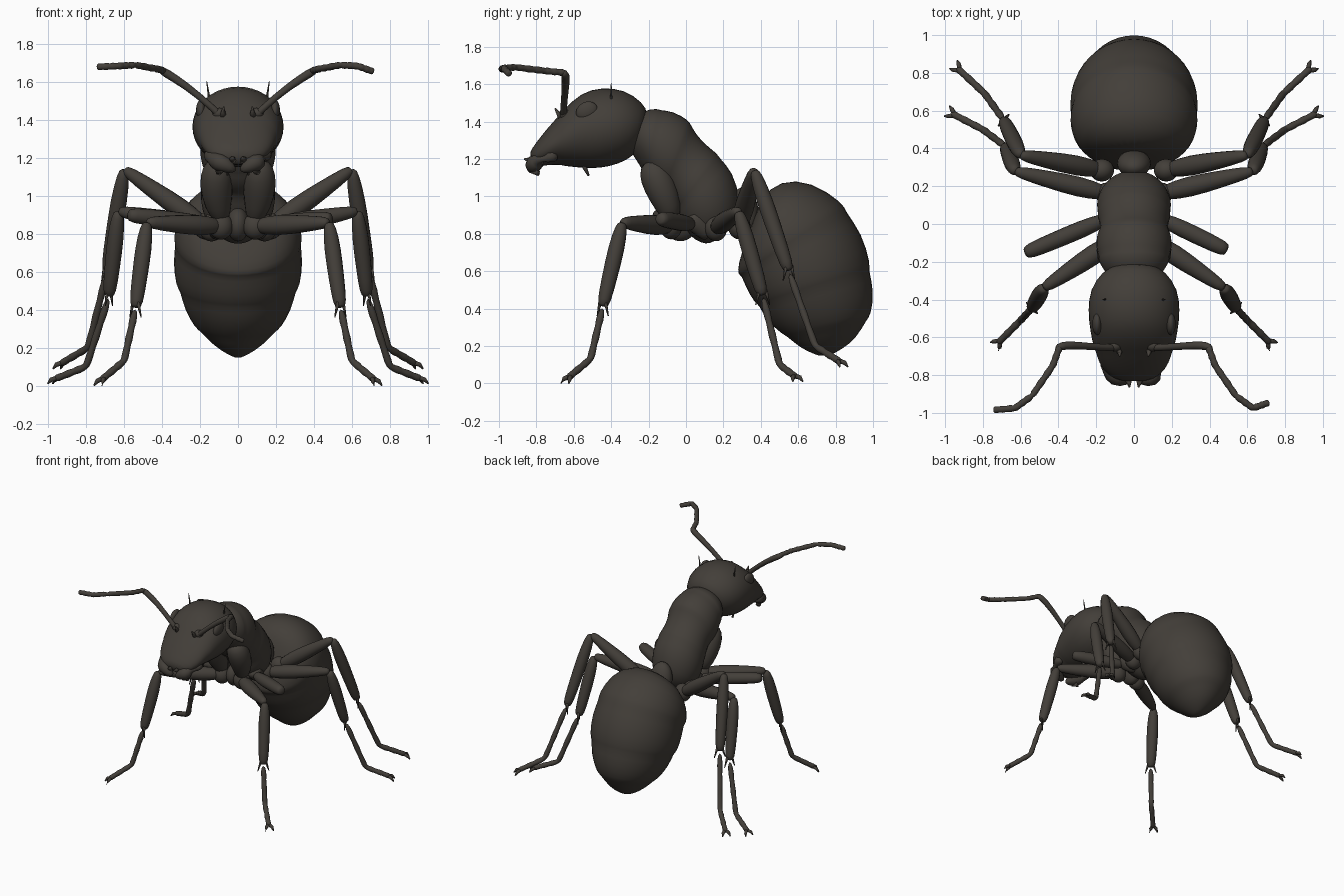
import bpy, bmesh, math
from mathutils import Vector

if "Cube" in bpy.data.objects:
    bpy.data.objects.remove(bpy.data.objects["Cube"])

shell = bpy.data.materials.new("dark_brown_shell")
shell.diffuse_color = (0.056, 0.049, 0.041, 1)
shell.use_nodes = True
shell.node_tree.nodes["Principled BSDF"].inputs["Base Color"].default_value = shell.diffuse_color


def build(name, rings, subdiv=1):
    """Skin a list of closed rings, cap both ends and smooth."""
    n = len(rings[0])
    verts = [p for ring in rings for p in ring]
    faces = [(i * n + k, i * n + (k + 1) % n, (i + 1) * n + (k + 1) % n, (i + 1) * n + k)
             for i in range(len(rings) - 1) for k in range(n)]
    faces += [tuple(range(n))[::-1], tuple(range(len(verts) - n, len(verts)))]
    mesh = bpy.data.meshes.new(name)
    mesh.from_pydata(verts, [], faces)
    mesh.materials.append(shell)
    obj = bpy.data.objects.new(name, mesh)
    bpy.context.collection.objects.link(obj)
    bm = bmesh.new()
    bm.from_mesh(mesh)
    bmesh.ops.recalc_face_normals(bm, faces=bm.faces)
    for f in bm.faces:
        f.smooth = True
    bm.to_mesh(mesh)
    bm.free()
    if subdiv:
        mod = obj.modifiers.new("smooth", "SUBSURF")
        mod.levels = mod.render_levels = subdiv
    return obj


def body(name, sections, seams=(), step=0.95):
    """Loft oval sections given as upper y,z / lower y,z / half width."""
    rows = []
    for i, s in enumerate(sections):
        rows.append((s, 1.0))
        if i in seams:      # a small step between armour plates
            nxt = sections[i + 1]
            rows.append(([a + (b - a) * 0.12 for a, b in zip(s, nxt)], step))
    rings = []
    for (y1, z1, y2, z2, w), k in rows:
        c = Vector((0, (y1 + y2) / 2, (z1 + z2) / 2))
        d = Vector((0, (y1 - y2) / 2, (z1 - z2) / 2)) * k
        rings.append([c + d * math.cos(t) * 1.025 + Vector((w * k * 1.025 * math.sin(t), 0, 0))
                      for t in (2 * math.pi * j / 20 for j in range(20))])
    return build(name, rings)


def tube(name, pts, radii, side=1, sides=8, subdiv=1):
    """Tapered limb along a path; side = -1 mirrors it in x."""
    pts = [Vector((p[0] * side, p[1], p[2])) for p in pts]
    rings = []
    for i, p in enumerate(pts):
        t = (pts[min(i + 1, len(pts) - 1)] - pts[max(i - 1, 0)]).normalized()
        ref = Vector((0.3, 1, 0.2)) if abs(t.y) < 0.75 else Vector((0.3, 0.1, 1))
        u = t.cross(ref).normalized()
        v = t.cross(u)
        rings.append([p + radii[i] * (u * math.cos(a) + v * math.sin(a))
                      for a in (2 * math.pi * k / sides for k in range(sides))])
    return build(name, rings, subdiv)


def limb(name, a, b, r0, r1, r2, side):
    """Spindle-shaped limb segment from a to b."""
    a, b = Vector(a), Vector(b)
    steps = (0, 0.04, 0.3, 0.65, 0.96, 1)
    tube(name, [a.lerp(b, t) for t in steps],
         [r0 * 0.5, r0, r1, (r1 + r2) / 2, r2, r2 * 0.5], side)


def beads(name, path, r, count, side):
    """Jointed thin limb with slightly flared segments."""
    path = [Vector(p) for p in path]
    pts, rad = [], []
    for a, b in zip(path, path[1:]):
        for k in range(count):
            pts += [a.lerp(b, (k + 0.05) / count), a.lerp(b, (k + 0.85) / count)]
            rad += [r * 0.75, r * 1.2]
    tube(name, pts + [path[-1]], rad + [r * 0.4], side)


def ball(name, loc, scale, rot=(0, 0, 0)):
    bpy.ops.mesh.primitive_uv_sphere_add(segments=20, ring_count=12, location=loc, rotation=rot)
    obj = bpy.context.object
    obj.name = name
    obj.scale = scale
    obj.data.materials.append(shell)
    bpy.ops.object.shade_smooth()


# Head, thorax, waist and abdomen
body("head", [(-.20, 1.44, -.23, 1.29, .09), (-.23, 1.50, -.28, 1.215, .17),
              (-.33, 1.57, -.36, 1.175, .23), (-.45, 1.58, -.46, 1.15, .242),
              (-.56, 1.555, -.57, 1.155, .23), (-.66, 1.455, -.66, 1.165, .21),
              (-.74, 1.365, -.73, 1.17, .185), (-.81, 1.275, -.79, 1.16, .14),
              (-.84, 1.23, -.825, 1.17, .07)], seams=(5,), step=.97)
body("thorax", [(-.30, 1.40, -.30, 1.24, .11), (-.23, 1.46, -.26, 1.19, .16),
                (-.15, 1.468, -.22, 1.12, .19), (-.07, 1.455, -.19, 1.07, .20),
                (.02, 1.40, -.13, 1.02, .195), (.08, 1.29, -.08, .98, .175),
                (.17, 1.225, -.06, .93, .195), (.25, 1.13, -.04, .86, .20),
                (.29, .98, .02, .79, .175), (.28, .89, .08, .75, .12),
                (.21, .79, .13, .745, .04)], seams=(2, 4, 6))
ball("waist_node", (0, .32, .92), (.09, .07, .13), (.2, 0, 0))
ball("breast_plate", (0, -.03, .85), (.06, .09, .09))
body("abdomen", [(.40, .99, .36, .87, .07), (.50, 1.085, .32, .76, .24),
                 (.67, 1.08, .28, .64, .315), (.845, .955, .28, .58, .34),
                 (.94, .80, .32, .52, .34), (.985, .63, .37, .43, .325),
                 (1.005, .49, .43, .34, .285), (.985, .36, .52, .26, .225),
                 (.91, .24, .61, .19, .13), (.83, .18, .69, .155, .055),
                 (.77, .15, .72, .145, .015)], seams=(3, 5, 7))

# Leg joints: hip, knee, ankle, heel, toe
LEGS = {
    "front": [(.09, -.08, .84), (.48, -.34, .86), (.54, -.445, .41), (.60, -.51, .13), (.72, -.63, .03)],
    "middle": [(.14, .16, .83), (.63, .28, .92), (.68, .41, .47), (.80, .50, .10), (.965, .585, .035)],
    "hind": [(.17, .285, .84), (.60, .365, 1.14), (.69, .55, .60), (.79, .69, .20), (.935, .825, .115)],
}
for side, tag in ((1, "right"), (-1, "left")):
    for leg, (hip, knee, ankle, heel, toe) in LEGS.items():
        nm = f"{leg}_leg_{tag}_"
        limb(nm + "thigh", hip, knee, .045, .064, .036, side)
        limb(nm + "shin", knee, ankle, .036, .05, .04, side)
        beads(nm + "foot", [ankle, heel, toe], .021, 3, side)
        a, h, t = Vector(ankle), Vector(heel), Vector(toe)
        d = (t - h).normalized()
        across = Vector((-d.y, d.x, 0)).normalized()
        # Spurs at the ankle and a pair of claws at the toe
        for k, s in enumerate((1, -1)):
            tube(nm + f"claw_{k}", [t - d * .02, t + across * s * .022 + d * .012,
                                    t + across * s * .03 + d * .03 - Vector((0, 0, .015))],
                 [.014, .012, .004], side, 6, 0)
            out = across * s * .035
            tube(nm + f"spur_{k}", [a + out * .5 + Vector((0, 0, .03)), a + out * 1.2 - Vector((0, 0, .05))],
                 [.011, .003], side, 6, 0)
        ball(nm + "hip", (hip[0] * side, hip[1], hip[2]), (.065, .06, .07))

    # Hip segment of the front legs hanging under the thorax
    tube(f"front_hip_segment_{tag}", [(.10, -.19, 1.19), (.11, -.18, 1.15), (.115, -.14, 1.06),
                                      (.105, -.09, .94), (.08, -.07, .86)],
         [.04, .085, .097, .075, .04], side, 10)
    # Hip segment of the middle legs under the thorax
    limb(f"middle_hip_segment_{tag}", (.12, .02, .90), (.10, .13, .79), .06, .07, .05, side)
    # Short folded limb segment between front and middle legs
    end = (.495, -.14, .88) if side > 0 else (.58, -.155, .90)
    limb(f"stub_limb_{tag}", (.14, .03, .85), end, .04, .052, .046, side)

    # Antennae: straight stalk, then a jointed whip
    right = side > 0
    tube(f"antenna_stalk_{tag}", [(.09, -.655, 1.42), (.14, -.655, 1.47), (.27, -.645, 1.58),
                                  (.39, -.64, 1.655), (.41, -.665, 1.665)],
         [.024, .018, .021, .027, .018], side)
    beads(f"antenna_whip_{tag}", [(.39, -.64, 1.66), (.43, -.75, 1.67), (.54, -.91, 1.69),
                                  (.63, -.975, 1.685), (.715 if right else .745, -.945 if right else -.985,
                                                        1.655 if right else 1.68)],
          .02, 3, side)
    ball(f"antenna_socket_{tag}", (.10 * side, -.645, 1.435), (.035, .03, .03))

    # Eyes, jaws, mouth feelers and bristles
    ball(f"eye_{tag}", (.195 * side, -.53, 1.455), (.026, .06, .05), (.5, 0, 0))
    tube(f"jaw_{tag}", [(.14, -.68, 1.22), (.15, -.74, 1.215), (.125, -.80, 1.185),
                        (.065, -.825, 1.165), (.01, -.82, 1.13)],
         [.03, .05, .056, .05, .015], side)
    for k in range(3):
        x = .03 + .035 * k
        tube(f"jaw_tooth_{tag}_{k}", [(x, -.82 + .015 * k, 1.19 - .03 * k),
                                      (x * .8, -.865 + .015 * k, 1.20 - .035 * k)],
             [.022, .004], side, 6, 0)
    tube(f"mouth_feeler_{tag}", [(.05, -.55, 1.19), (.05, -.54, 1.15), (.055, -.52, 1.11)],
         [.015, .012, .006], side, 6, 0)
    tube(f"head_bristle_{tag}", [(.15, -.40, 1.50), (.165, -.40, 1.605)], [.008, .002], side, 6, 0)
    tube(f"brow_spine_{tag}", [(.08, -.66, 1.41), (.075, -.70, 1.47)], [.022, .004], side, 6, 0)
